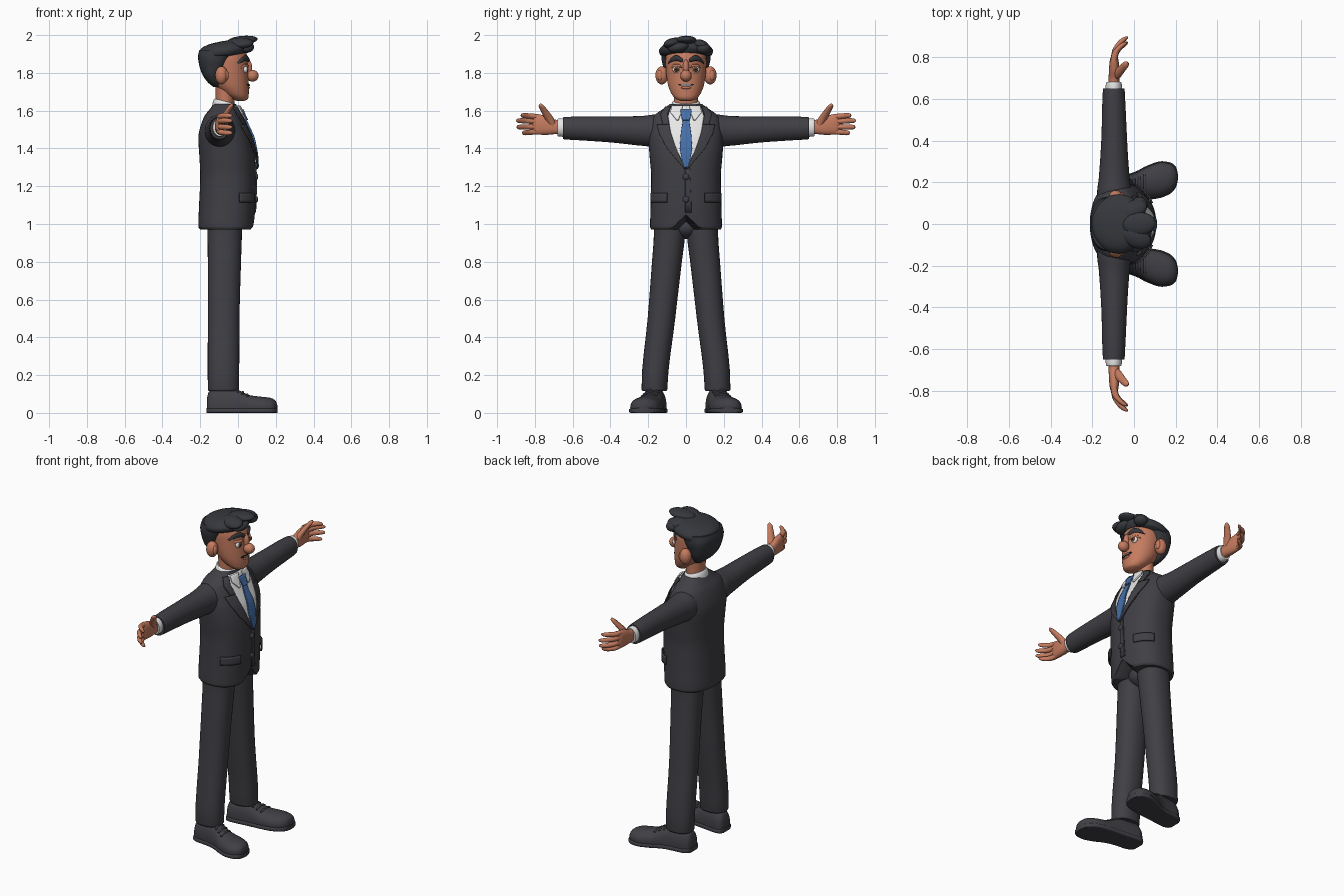
import bpy, bmesh, math
from mathutils import Vector, Matrix, Euler


def mat(name, r, g, b):
    m = bpy.data.materials.new(name)
    m.diffuse_color = (r, g, b, 1)
    return m


SUIT = mat("charcoal cloth", .05, .05, .059)
HAIR = mat("dark hair", .036, .039, .046)
SKIN = mat("warm skin", .56, .2, .115)
WHITE = mat("white", .82, .82, .82)
BLUE = mat("blue tie", .06, .16, .40)
IRIS = mat("brown iris", .13, .05, .025)
BLACK = mat("black", .012, .01, .01)

AXES = {'z': (2, 0, 1), 'y': (1, 0, 2), 'x': (0, 1, 2)}


def finish(name, bm, material, angle=50):
    bmesh.ops.recalc_face_normals(bm, faces=bm.faces[:])
    me = bpy.data.meshes.new(name)
    bm.to_mesh(me)
    bm.free()
    me.materials.append(material)
    for p in me.polygons:
        p.use_smooth = True
    me.set_sharp_from_angle(angle=math.radians(angle))
    ob = bpy.data.objects.new(name, me)
    bpy.context.collection.objects.link(ob)
    return ob


def interp(rows, t):
    """Smooth interpolation without overshoot; rows are keyed by their first value."""
    n = len(rows)
    t = min(max(t, rows[0][0]), rows[-1][0])
    i = max(k for k in range(n - 1) if rows[k][0] <= t)
    h = rows[i + 1][0] - rows[i][0]
    f = (t - rows[i][0]) / h

    def slope(k, c):
        return (rows[k + 1][c] - rows[k][c]) / (rows[k + 1][0] - rows[k][0])

    def tangent(k, c):
        if k == 0 or k == n - 1:
            return slope(min(k, n - 2), c)
        a, b = slope(k - 1, c), slope(k, c)
        return 0 if a * b <= 0 else 2 * a * b / (a + b)
    out = [t]
    for c in range(1, len(rows[0])):
        p, q = rows[i][c], rows[i + 1][c]
        out.append(p * (1 + 2 * f) * (1 - f) ** 2 + q * f * f * (3 - 2 * f)
                   + h * tangent(i, c) * f * (1 - f) ** 2 - h * tangent(i + 1, c) * f * f * (1 - f))
    return out


def loft(name, rows, material, axis='z', s=1, n=2, sides=32, sub=4, warp=None):
    """Rows: (position on axis, centre u, centre v, radius u, radius v)."""
    bm = bmesh.new()
    ts = [a[0] + (b[0] - a[0]) * k / sub for a, b in zip(rows, rows[1:]) for k in range(sub)] + [rows[-1][0]]
    it, iu, iv = AXES[axis]

    def vert(t, u, v):
        p = [0, 0, 0]
        p[it], p[iu], p[iv] = t, u, v
        p = warp(p) if warp else p
        return bm.verts.new((p[0], p[1] * s, p[2]))
    rings = []
    for t in ts:
        _, cu, cv, ru, rv = interp(rows, t)
        ring = []
        for k in range(sides):
            a = 2 * math.pi * k / sides
            c, d = math.cos(a), math.sin(a)
            ring.append(vert(t, cu + ru * math.copysign(abs(c) ** (2 / n), c),
                             cv + rv * math.copysign(abs(d) ** (2 / n), d)))
        rings.append(ring)
    for a, b in zip(rings, rings[1:]):
        for k in range(sides):
            j = (k + 1) % sides
            bm.faces.new((a[k], a[j], b[j], b[k]))
    for ring, row in ((rings[0], rows[0]), (rings[-1], rows[-1])):
        c = vert(*row[:3])
        for k in range(sides):
            bm.faces.new((ring[k], ring[(k + 1) % sides], c))
    return finish(name, bm, material)


def span(rows):
    """(z, back x, front x, half width) -> loft rows."""
    return [(z, (a + b) / 2, 0, (b - a) / 2, w) for z, a, b, w in rows]


def front(rows, y, z, off, n):
    _, cx, _, rx, ry = interp(rows, z)
    q = min(abs(y) / (ry + off), 1)
    return cx + (rx + off) * (1 - q ** n) ** (1 / n)


def patch(name, body, n, edges, off, material, s=1, cols=12, thick=.008):
    """Thin plate lying on the front of a body; edges: (z, y0, y1)."""
    bm = bmesh.new()
    grid = []
    for a, b in zip(edges, edges[1:]):
        for k in range(5 if b is edges[-1] else 4):
            z, y0, y1 = [p + (q - p) * k / 4 for p, q in zip(a, b)]
            ys = [y0 + (y1 - y0) * j / cols for j in range(cols + 1)]
            grid.append([bm.verts.new((front(body, y, z, off, n), y * s, z)) for y in ys])
    for a, b in zip(grid, grid[1:]):
        for j in range(cols):
            bm.faces.new((a[j], a[j + 1], b[j + 1], b[j]))
    ob = finish(name, bm, material)
    m = ob.modifiers.new("thickness", 'SOLIDIFY')
    m.thickness, m.offset = thick, 0
    return ob


def blob(name, loc, r, material, rot=(0, 0, 0)):
    bm = bmesh.new()
    bmesh.ops.create_uvsphere(bm, u_segments=24, v_segments=16, radius=1)
    bmesh.ops.transform(bm, verts=bm.verts[:], matrix=Matrix.LocRotScale(Vector(loc), Euler(rot), Vector(r)))
    return finish(name, bm, material, 180)


# Jacket body with a cutaway at the front hem
TN = 2.35
torso = span([(.97, -.2, .075, .183), (.985, -.21, .085, .19), (1.1, -.206, .092, .187), (1.25, -.2, .094, .184),
              (1.35, -.204, .09, .192), (1.45, -.21, .072, .198), (1.52, -.198, .042, .192),
              (1.57, -.178, .018, .172), (1.61, -.148, .002, .12), (1.635, -.13, -.01, .085)])


def hem(p):
    if p[0] > 0 and p[2] < 1.06:
        p[2] = max(p[2], .97 + .08 * max(0, 1 - abs(p[1]) / .08))
    return p


loft("jacket", torso, SUIT, n=TN, sides=64, sub=6, warp=hem)

# Shirt front, tie, buttons
patch("shirt_front", torso, TN, [(1.3, -.002, .002), (1.4, -.056, .056), (1.5, -.085, .085),
                                 (1.57, -.095, .095), (1.625, -.075, .075)], .005, WHITE, cols=20)
patch("tie", torso, TN, [(1.3, -.006, .006), (1.33, -.02, .02), (1.4, -.033, .033), (1.48, -.027, .027),
                         (1.553, -.016, .016)], .014, BLUE)
patch("tie_knot", torso, TN, [(1.55, -.018, .018), (1.565, -.024, .024), (1.605, -.03, .03)], .022, BLUE)
for z in (1.25, 1.13):
    blob("button", (.097, 0, z), (.01, .017, .017), SUIT)
patch("jacket_front_edge", torso, TN, [(1.06, -.004, .03), (1.3, -.004, .02)], .002, SUIT)

# Shirt collar and neck
loft("shirt_collar", [(1.57, -.067, 0, .075, .095), (1.61, -.067, 0, .07, .085), (1.645, -.068, 0, .06, .073),
                      (1.65, -.068, 0, .056, .069)], WHITE,
     warp=lambda p: [p[0], p[1], p[2] - .25 * (p[0] + .07)])
loft("neck", [(1.58, -.07, 0, .048, .062), (1.65, -.068, 0, .05, .063), (1.74, -.065, 0, .055, .066)], SKIN)

# Head
head = span([(1.65, 0, .03, .022), (1.66, -.03, .05, .05), (1.69, -.08, .057, .077), (1.74, -.13, .057, .096),
             (1.8, -.16, .055, .105), (1.86, -.172, .054, .108), (1.91, -.16, .042, .1), (1.95, -.12, 0, .06)])
loft("head", head, SKIN, sides=48, sub=6)
blob("nose", (.076, 0, 1.785), (.033, .03, .031), SKIN)
blob("nose_bridge", (.053, 0, 1.825), (.022, .017, .045), SKIN)
patch("mouth", head, 2, [(1.73, -.02, .02), (1.736, -.042, .042), (1.742, -.038, .038)], .002, BLACK, thick=.006)
patch("teeth", head, 2, [(1.733, -.024, .024), (1.738, -.028, .028)], .005, WHITE, thick=.004)
blob("lower_lip", (.054, 0, 1.722), (.009, .026, .008), SKIN)

# Hair: back and sides, swept top layer and forelocks
loft("hair_sides", span([(1.725, -.13, -.09, .055), (1.75, -.16, -.088, .085), (1.79, -.188, -.078, .108),
                         (1.83, -.203, -.055, .12), (1.88, -.212, -.03, .13), (1.92, -.205, .02, .13)]),
     HAIR, n=2.5, sides=40)
loft("hair_top", span([(1.888, -.17, .01, .105), (1.9, -.208, .05, .138), (1.92, -.208, .06, .143),
                       (1.945, -.195, .052, .125), (1.963, -.15, .03, .09), (1.972, -.08, 0, .03)]),
     HAIR, sides=40, warp=lambda p: [p[0], p[1], p[2] + .11 * (p[0] + .05)])
for loc, r, rot in (((.025, .0, 1.973), (.08, .055, .023), (0, -.08, .1)),
                    ((.01, -.065, 1.957), (.075, .05, .028), (.25, 0, -.4)),
                    ((.0, .07, 1.95), (.065, .045, .027), (-.2, 0, .4)),
                    ((.045, -.04, 1.935), (.04, .055, .028), (.2, 0, -.2)),
                    ((.025, .09, 1.93), (.04, .04, .03), (0, 0, .4))):
    blob("forelock", loc, r, HAIR, rot)

shoe = [(-.165, .16, .03, .03, .045), (-.155, .16, .03, .048, .08), (-.12, .163, .03, .06, .105),
        (-.04, .172, .03, .06, .105), (.01, .182, .03, .065, .088), (.06, .197, .03, .076, .064),
        (.12, .212, .03, .082, .056), (.17, .22, .03, .07, .05), (.2, .225, .03, .042, .034), (.208, .226, .03, .01, .01)]

for s, side in ((1, "left"), (-1, "right")):
    # Face details
    blob("ear_" + side, (-.087, .128 * s, 1.787), (.034, .034, .048), SKIN, (0, 0, .35 * s))
    blob("inner_ear_" + side, (-.062, .137 * s, 1.787), (.013, .015, .028), SKIN)
    blob("eye_" + side, (.038, .05 * s, 1.818), (.014, .021, .02), WHITE)
    blob("iris_" + side, (.047, .051 * s, 1.818), (.008, .014, .014), IRIS)
    blob("pupil_" + side, (.0525, .051 * s, 1.818), (.004, .007, .007), BLACK)
    loft("eyelid_" + side, [(y, front(head, y, 1.836, .0, 2), z, r, r) for y, z, r in
                            ((.022, 1.828, .002), (.035, 1.838, .008), (.065, 1.838, .008), (.08, 1.826, .002))],
         SKIN, 'y', s, sides=12)
    loft("eyebrow_" + side, [(y, front(head, y, z, .003, 2), z, .008, r) for y, z, r in
                             ((.017, 1.867, .005), (.022, 1.868, .011), (.05, 1.879, .015), (.078, 1.87, .012),
                              (.094, 1.852, .004))], HAIR, 'y', s, sides=16)
    # Collar wing, lapel and pocket
    patch("collar_wing_" + side, torso, TN, [(1.55, .04, .05), (1.59, .024, .082), (1.625, .018, .075)],
          .016, WHITE, s)
    patch("lapel_" + side, torso, TN, [(1.29, 0, .008), (1.4, .052, .1), (1.48, .08, .142), (1.525, .088, .152)],
          .01, SUIT, s)
    patch("jacket_collar_" + side, torso, TN, [(1.525, .088, .122), (1.58, .097, .135), (1.62, .08, .108)],
          .012, SUIT, s)
    patch("pocket_flap_" + side, torso, TN, [(1.115, .1, .185), (1.165, .1, .185)], .009, SUIT, s, 20)
    # Sleeve, cuff
    loft("sleeve_" + side, [(.08, -.095, 1.495, .07, .08), (.15, -.095, 1.493, .082, .088), (.22, -.095, 1.493, .074, .08),
                            (.4, -.095, 1.501, .062, .069), (.63, -.097, 1.507, .053, .06),
                            (.65, -.097, 1.507, .051, .058)], SUIT, 'y', s)
    loft("shirt_cuff_" + side, [(.62, -.097, 1.51, .04, .05), (.675, -.097, 1.511, .038, .048),
                                (.68, -.097, 1.511, .035, .045)], WHITE, 'y', s)
    # Hand: palm, four curved fingers, thumb
    loft("palm_" + side, [(.65, -.096, 1.513, .026, .036), (.69, -.096, 1.514, .026, .038),
                          (.74, -.095, 1.522, .025, .05), (.79, -.095, 1.527, .02, .054),
                          (.812, -.092, 1.527, .01, .046)], SKIN, 'y', s, n=2.4)
    for z, dz, end in ((1.568, .006, .875), (1.543, .004, .9), (1.515, -.002, .897), (1.489, -.006, .868)):
        g = end - .78
        loft("finger_" + side, [(.78, -.098, z, .015, .0145), (.78 + g * .45, -.088, z + dz * .5, .0165, .0145),
                                (.78 + g * .8, -.06, z + dz, .0165, .0135), (.78 + g * .95, -.042, z + dz, .013, .01),
                                (end, -.034, z + dz, .003, .003)], SKIN, 'y', s, sides=14, sub=3)
    loft("thumb_" + side, [(1.52, -.09, .705, .02, .022), (1.56, -.075, .725, .019, .024), (1.6, -.053, .75, .016, .02),
                           (1.625, -.038, .765, .014, .015), (1.637, -.032, .77, .004, .004)], SKIN, 'z', s, sides=16)
    # Trouser leg
    loft("trouser_leg_" + side, [(.115, -.077, .167, .078, .063), (.125, -.077, .167, .083, .068),
                                 (.5, -.076, .13, .084, .073), (.8, -.072, .101, .088, .079),
                                 (.95, -.07, .087, .091, .083), (1.03, -.068, .085, .092, .085)], SUIT, 'z', s, n=2.2)
    # Shoe, sole and laces
    flat = lambda p: [p[0], p[1], max(p[2], 0)]
    loft("shoe_" + side, shoe, SUIT, 'x', s, n=2.2, warp=flat)
    loft("shoe_sole_" + side, [(x * 1.01, y, .012, ry + .006, .014) for x, y, _, ry, _ in shoe], SUIT, 'x', s, n=5,
         warp=flat)
    for x in (0, .025, .05):
        top = interp(shoe, x)
        w = top[3] * .6
        loft("lace_" + side, [(top[1] + w * k, x, .03 + top[4] * (1 - abs(.6 * k) ** 2.2) ** .45, .006, .006)
                              for k in (-1, -.5, 0, .5, 1)], SUIT, 'y', s, sides=10)

# Trouser seat between the legs
blob("trouser_seat", (-.07, 0, .985), (.09, .08, .065), SUIT)
